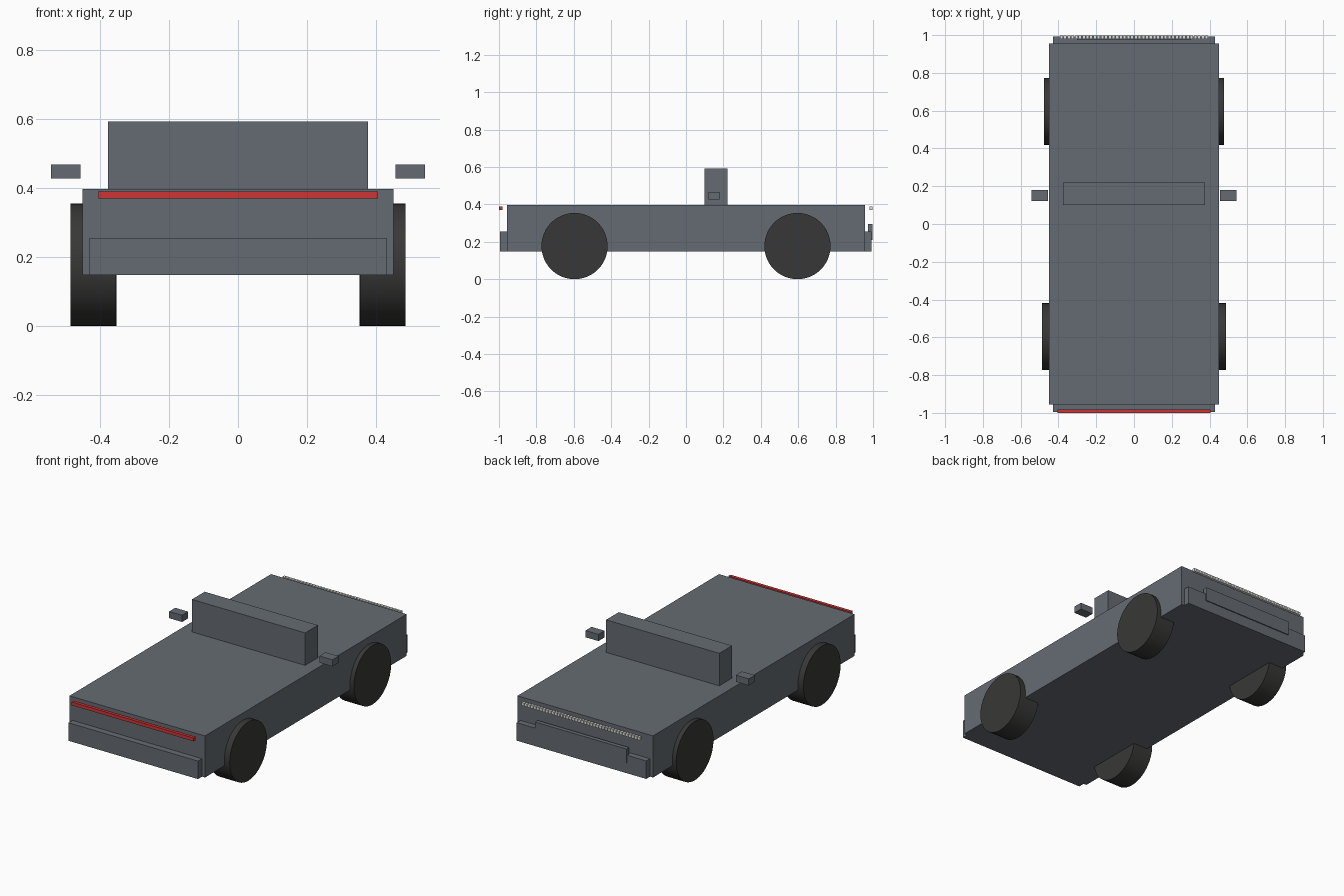
import bpy
import math

default = bpy.data.objects.get("Cube")
if default:
    bpy.data.objects.remove(default, do_unlink=True)


def material(name, rgb):
    mat = bpy.data.materials.new(name)
    mat.use_nodes = True
    colour = (*rgb, 1)
    mat.diffuse_color = colour
    mat.node_tree.nodes["Principled BSDF"].inputs["Base Color"].default_value = colour
    return mat


grey = material("slate_grey", (0.13, 0.148, 0.17))
rubber = material("tyre_black", (0.04, 0.039, 0.038))
red = material("light_red", (0.62, 0.035, 0.035))
white = material("light_white", (0.75, 0.75, 0.73))


def box(name, mat, x, y, z):
    """Box spanning the (low, high) range on each axis."""
    spans = (x, y, z)
    bpy.ops.mesh.primitive_cube_add(size=1, location=[(a + b) / 2 for a, b in spans])
    obj = bpy.context.object
    obj.name = name
    obj.scale = [b - a for a, b in spans]
    bpy.ops.object.transform_apply(location=False, rotation=False, scale=True)
    obj.data.materials.append(mat)
    return obj


def wheel(name, inner, outer, y, radius=0.177):
    bpy.ops.mesh.primitive_cylinder_add(
        vertices=48, radius=radius, depth=abs(outer - inner),
        location=((inner + outer) / 2, y, radius), rotation=(0, math.pi / 2, 0))
    obj = bpy.context.object
    obj.name = name
    obj.data.materials.append(rubber)
    bpy.ops.object.shade_smooth_by_angle()


# Body and cabin
box("body", grey, (-0.45, 0.45), (-0.956, 0.956), (0.147, 0.397))
box("cabin", grey, (-0.376, 0.376), (0.1, 0.221), (0.397, 0.592))

# Bumpers and rear plate
box("front_bumper", grey, (-0.43, 0.43), (-0.994, -0.956), (0.147, 0.255))
box("rear_bumper", grey, (-0.43, 0.43), (0.956, 0.992), (0.147, 0.255))
box("rear_panel", grey, (-0.303, 0.303), (0.973, 0.998), (0.21, 0.295))

# Front light bar
box("front_light_bar", red, (-0.405, 0.405), (-1.0, -0.981), (0.369, 0.389))

# Rear light bar: a row of small separate blocks
count, pitch, half = 40, 0.0197, 0.008
for i in range(count):
    x = (i - (count - 1) / 2) * pitch
    box(f"rear_light_block_{i + 1}", white,
        (x - half, x + half), (0.98, 0.998), (0.37, 0.388))

# Mirrors and wheels on both sides
for side, s in (("left", 1), ("right", -1)):
    box(f"{side}_mirror", grey, sorted((s * 0.456, s * 0.542)), (0.121, 0.179), (0.427, 0.467))
    wheel(f"{side}_front_wheel", s * 0.354, s * 0.486, -0.596)
    wheel(f"{side}_rear_wheel", s * 0.352, s * 0.476, 0.596)
